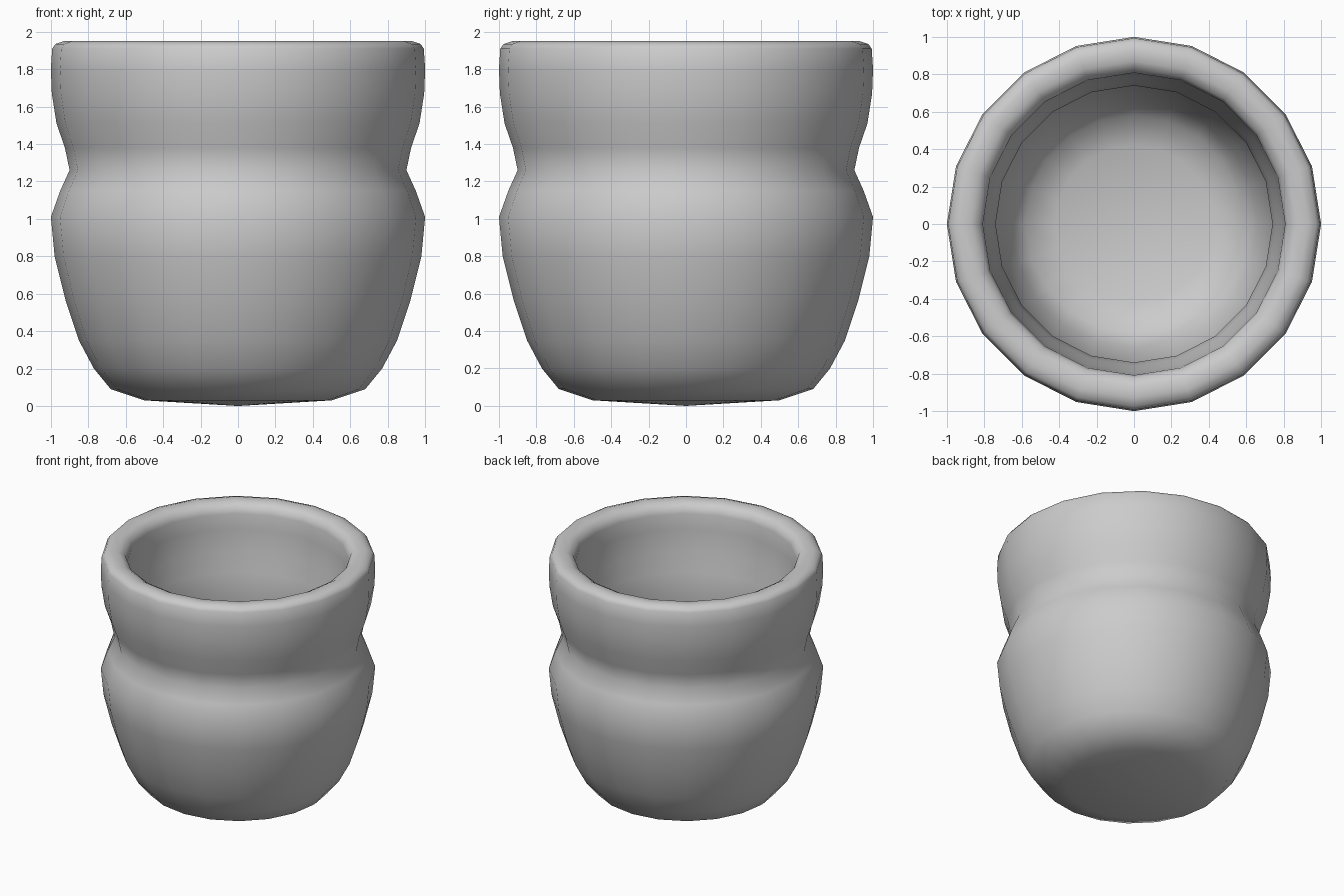
import bpy, bmesh, math

if "Cube" in bpy.data.objects:
    bpy.data.objects.remove(bpy.data.objects["Cube"])

SEGMENTS = 20

# Half profile (radius, height): base, belly, waist, collar, rim, then the inside
outer = [(0, 0), (0.5, 0.03), (0.68, 0.09), (0.77, 0.2), (0.85, 0.35), (0.92, 0.56),
         (0.98, 0.8), (1.0, 1.01), (0.95, 1.15), (0.9, 1.26), (0.925, 1.38),
         (0.97, 1.51), (0.995, 1.67), (1.0, 1.8), (0.993, 1.91), (0.975, 1.935)]
rim = [(0.93, 1.95), (0.87, 1.945), (0.825, 1.92), (0.808, 1.87)]
inner = [(0.805, 1.75), (0.79, 1.58), (0.76, 1.42), (0.74, 1.27), (0.755, 1.12),
         (0.77, 0.98), (0.76, 0.78), (0.72, 0.57), (0.66, 0.38), (0.58, 0.26),
         (0.42, 0.2), (0, 0.17)]


def lathe(name, profile):
    """Revolve a profile around z and close the poles."""
    bm = bmesh.new()
    rings = []
    for r, z in profile:
        n = SEGMENTS if r > 0 else 1
        rings.append([bm.verts.new((r * math.cos(2 * math.pi * i / SEGMENTS),
                                    r * math.sin(2 * math.pi * i / SEGMENTS), z))
                      for i in range(n)])
    for a, b in zip(rings, rings[1:]):
        for i in range(SEGMENTS):
            j = (i + 1) % SEGMENTS
            corners = [a[i % len(a)], a[j % len(a)], b[j % len(b)], b[i % len(b)]]
            bm.faces.new(list(dict.fromkeys(corners)))
    bmesh.ops.recalc_face_normals(bm, faces=bm.faces)
    for f in bm.faces:
        f.smooth = True
    mesh = bpy.data.meshes.new(name)
    bm.to_mesh(mesh)
    bm.free()
    obj = bpy.data.objects.new(name, mesh)
    bpy.context.collection.objects.link(obj)
    return obj


# Hollow pot with a rounded rim
lathe("pot", outer + rim + inner)
